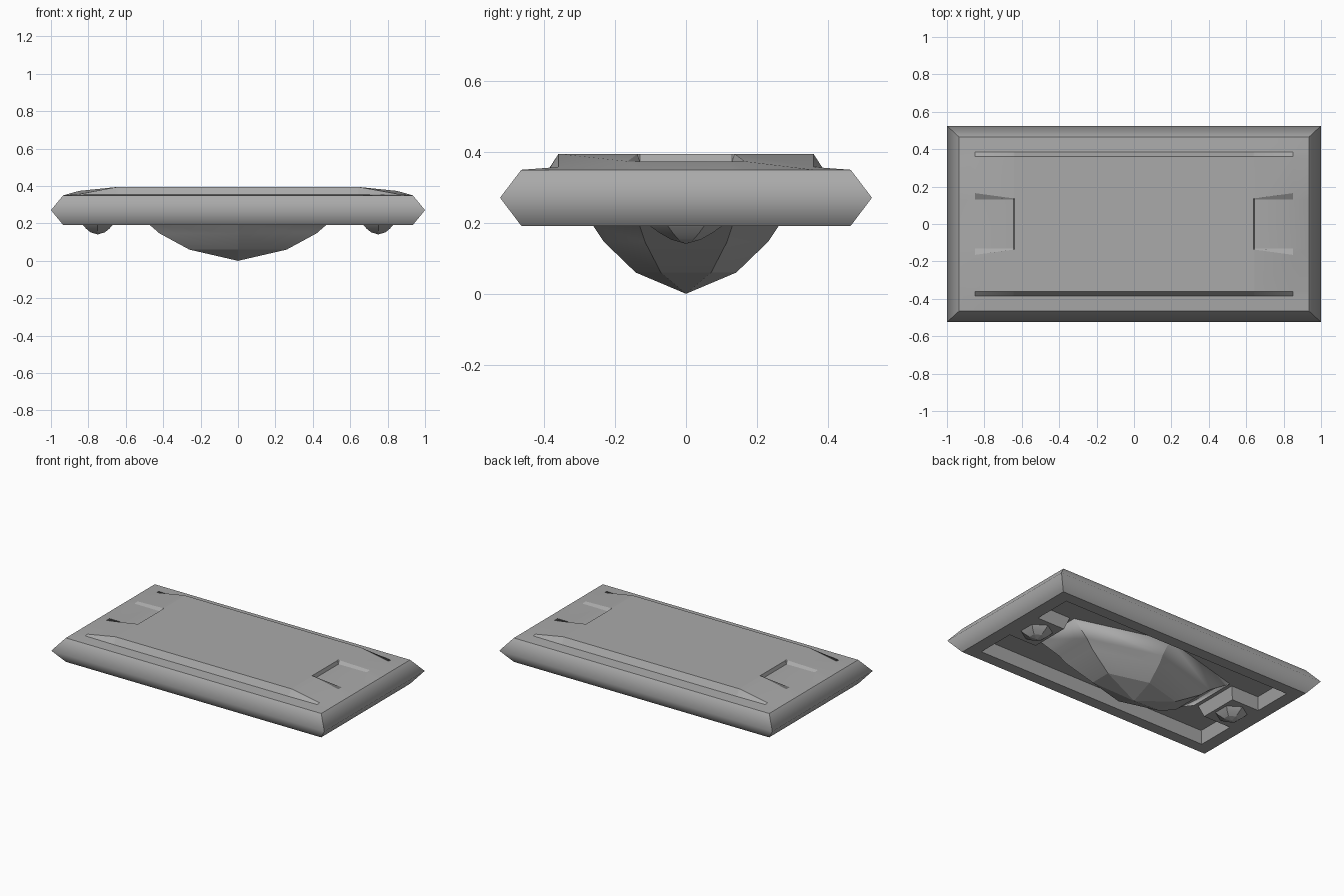
import bpy, bmesh, math

if "Cube" in bpy.data.objects:
    bpy.data.objects.remove(bpy.data.objects["Cube"], do_unlink=True)

grey = bpy.data.materials.new("stone_grey")
grey.use_nodes = True
GREY = (0.4, 0.4, 0.4, 1)
grey.diffuse_color = GREY
grey.node_tree.nodes["Principled BSDF"].inputs["Base Color"].default_value = GREY

HX, HY, MID, TOP, LOW, CEIL = 0.935, 0.465, 0.271, 0.35, 0.192, 0.265


def finish(name, bm, smooth_rule):
    # smooth faces, kept sharp along every edge the rule rejects
    bmesh.ops.recalc_face_normals(bm, faces=bm.faces[:])
    for f in bm.faces:
        f.smooth = True
    for e in bm.edges:
        e.smooth = smooth_rule(e)
    mesh = bpy.data.meshes.new(name)
    bm.to_mesh(mesh)
    bm.free()
    mesh.materials.append(grey)
    bpy.context.collection.objects.link(bpy.data.objects.new(name, mesh))


def ring(bm, points, z):
    return [bm.verts.new((x, y, z)) for x, y in points]


def skin(bm, a, b, closed=True):
    n = len(a)
    for i in range(n if closed else n - 1):
        j = (i + 1) % n
        bm.faces.new((a[i], a[j], b[j], b[i]))


def rect(x, y):
    return [(-x, -y), (x, -y), (x, y), (-x, y)]


def recess_outline(inset):
    # rectangle with a tongue reaching in from each end
    x, y, t, n = 0.85 - inset, 0.39 - inset, 0.13 + inset, 0.65 - inset
    half = [(x, -y), (x, -t), (n, -t), (n, t), (x, t), (x, y)]
    return half + [(-px, -py) for px, py in half]


# Slab: rounded rim, flat underside and the hollow beneath it
bm = bmesh.new()
low = ring(bm, rect(HX, HY), LOW)
mid = ring(bm, rect(1.0, 0.525), MID)
top = ring(bm, rect(HX, HY), TOP)
skin(bm, low, mid)
skin(bm, mid, top)
mouth = ring(bm, recess_outline(0), LOW)
ceiling = ring(bm, recess_outline(0.025), CEIL)
skin(bm, mouth, ceiling)
bm.faces.new(ceiling)
loops = [bm.edges.get((r[i], r[(i + 1) % len(r)])) for r in (low, mouth) for i in range(len(r))]
bmesh.ops.triangle_fill(bm, use_beauty=True, edges=loops, normal=(0, 0, -1))
finish("slab", bm, lambda e: all(abs(v.co.z - MID) < 1e-4 for v in e.verts))

# Deck: cross-sections from end to end; ridges and notches fade out at the ends
# station: x, ridge foot z, ridge crest z, notch lip y, lip z, notch floor z
end = [(HX, TOP, TOP, 0.17, TOP, TOP),
       (0.85, 0.356, 0.358, 0.165, 0.374, 0.373),
       (0.645, 0.354, 0.395, 0.137, 0.395, 0.372),
       (0.638, 0.354, 0.395, 0.137, 0.395, 0.395)]
stations = end + [(-s[0],) + s[1:] for s in reversed(end)]
bm = bmesh.new()
rows = []
for x, foot, crest, lip, lip_z, floor in stations:
    half = [(HY, TOP), (0.385, foot), (0.36, crest), (lip, lip_z), (0.13, floor)]
    section = half + [(-y, z) for y, z in reversed(half)]
    rows.append([bm.verts.new((x, y, z)) for y, z in section])
for a, b in zip(rows, rows[1:]):
    skin(bm, a, b, closed=False)
bm.normal_update()
if sum(f.normal.z for f in bm.faces) < 0:
    bmesh.ops.reverse_faces(bm, faces=bm.faces[:])
finish("deck", bm, lambda e: e.calc_face_angle(0) < math.radians(20))


def hanging_dome(name, cx, profile, tip_z):
    # six-sided bowl flaring at the top; profile rows are x radius, y radius, z
    bm = bmesh.new()
    angles = [math.radians(30 + 60 * i) for i in range(6)]
    rings = [ring(bm, [(cx + rx * math.cos(a), ry * math.sin(a)) for a in angles], z)
             for rx, ry, z in profile]
    for a, b in zip(rings, rings[1:]):
        skin(bm, a, b)
    tip = bm.verts.new((cx, 0, tip_z))
    for i in range(6):
        bm.faces.new((rings[-1][i], rings[-1][(i + 1) % 6], tip))
    bm.faces.new(rings[0])
    edge_z = profile[-1][2] + 0.001
    finish(name, bm, lambda e: abs(e.verts[0].co.z - e.verts[1].co.z) < 1e-4 and e.verts[0].co.z > edge_z)


# Central hull and the small pod under each tongue
hanging_dome("central_hull", 0, [(0.7, 0.335, 0.268), (0.545, 0.262, 0.192),
                                 (0.485, 0.232, 0.147), (0.3, 0.142, 0.06)], 0)
for side, cx in (("left", 0.75), ("right", -0.75)):
    hanging_dome(side + "_pod", cx, [(0.1, 0.11, 0.2), (0.09, 0.1, 0.19),
                                     (0.072, 0.075, 0.172), (0.045, 0.042, 0.153)], 0.141)
